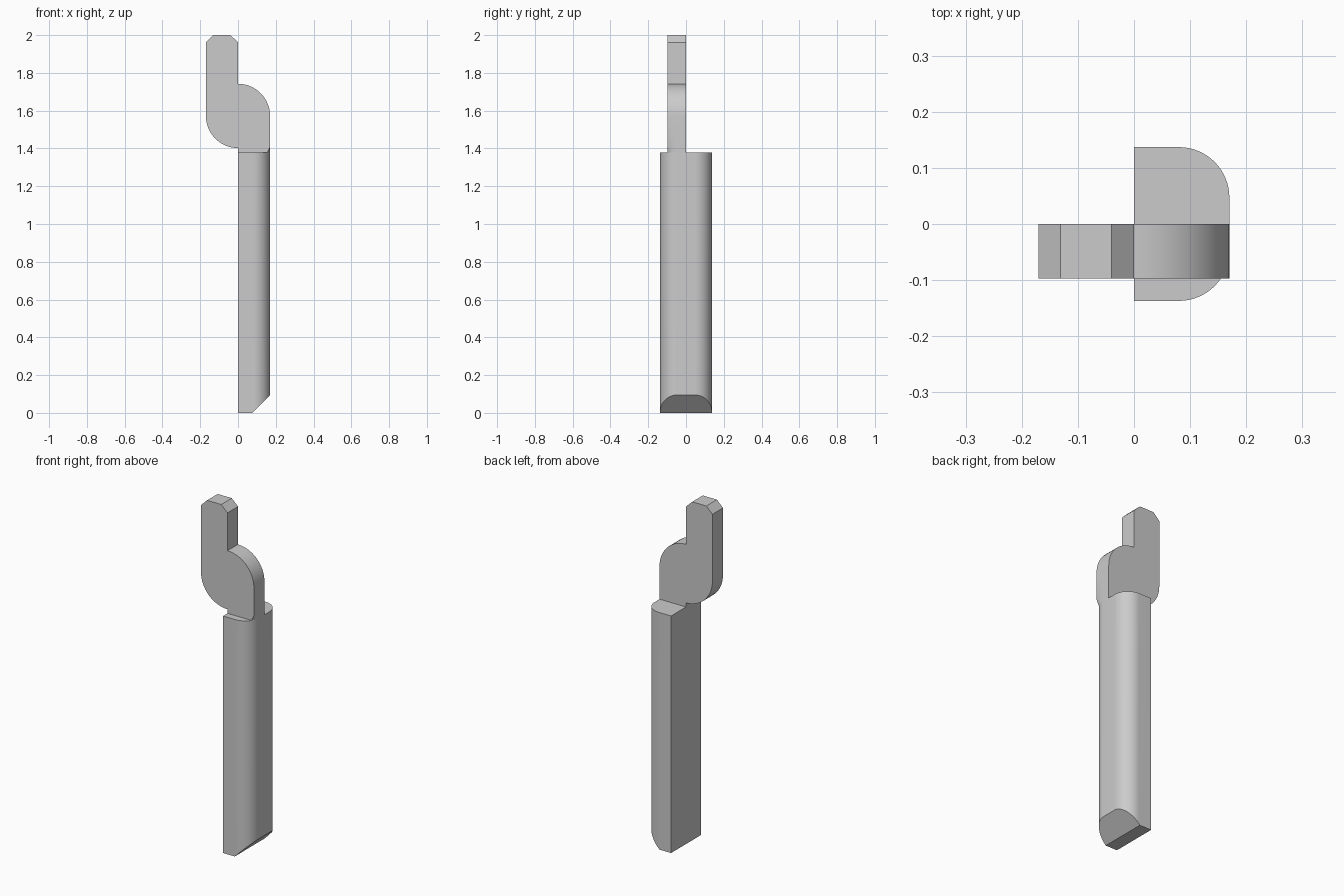
import bpy, bmesh
from math import sin, cos, pi, sqrt, radians

if "Cube" in bpy.data.objects:
    bpy.data.objects.remove(bpy.data.objects["Cube"])

W, D, R = 0.17, 0.137, 0.09      # body width, half depth, corner radius
TOP = 1.378                      # top of body
N = 16


def arc(cx, cy, r, a0, a1):
    return [(cx + r * cos(radians(a0 + (a1 - a0) * i / N)),
             cy + r * sin(radians(a0 + (a1 - a0) * i / N))) for i in range(N + 1)]


def loft(name, sections):
    """Skin equal-length closed rings and cap both ends."""
    bm = bmesh.new()
    rings = [[bm.verts.new(p) for p in s] for s in sections]
    n = len(rings[0])
    for a, b in zip(rings, rings[1:]):
        for i in range(n):
            j = (i + 1) % n
            bm.faces.new((a[i], a[j], b[j], b[i]))
    bm.faces.new(rings[0])
    bm.faces.new(rings[-1])
    bmesh.ops.recalc_face_normals(bm, faces=bm.faces)
    me = bpy.data.meshes.new(name)
    bm.to_mesh(me)
    bm.free()
    ob = bpy.data.objects.new(name, me)
    bpy.context.collection.objects.link(ob)
    return ob


def smooth(ob):
    bpy.ops.object.select_all(action='DESELECT')
    ob.select_set(True)
    bpy.context.view_layer.objects.active = ob
    bpy.ops.object.shade_smooth_by_angle(angle=radians(25))


# Body: D-shaped bar with the lower right edge cut at an angle
outline = [(0, -D)] + arc(W - R, -D + R, R, -90, 0) + arc(W - R, D - R, R, 0, 90) + [(0, D)]
body = loft("body", [[(x, y, z) for x, y in outline] for z in (0, TOP)])
bm = bmesh.new()
bm.from_mesh(body.data)
cut = bmesh.ops.bisect_plane(bm, geom=bm.verts[:] + bm.edges[:] + bm.faces[:],
                             plane_co=(0.075, 0, 0), plane_no=(1, 0, -1), clear_outer=True)
edges = [e for e in cut['geom_cut'] if isinstance(e, bmesh.types.BMEdge)]
bmesh.ops.contextual_create(bm, geom=edges)
bmesh.ops.recalc_face_normals(bm, faces=bm.faces)
bm.to_mesh(body.data)
bm.free()
smooth(body)


# Blade: offset flat tang whose lower right edge follows the body outline
def blade_section(y):
    over = max(0, -y - (D - R))
    foot = W - R + sqrt(R * R - over * over)
    prof = [(0, TOP), (foot, TOP), (W, 1.41)]
    prof += arc(0, 1.572, W, 0, 90)
    prof += [(0, 1.962), (-0.04, 2), (-0.131, 2), (-W, 1.962)]
    prof += arc(0, 1.572, W, 180, 270)
    return [(x, y, z) for x, z in prof]


steps = [0] + [-(D - R) - 0.05 * i / 8 for i in range(9)]
smooth(loft("blade", [blade_section(y) for y in steps]))
